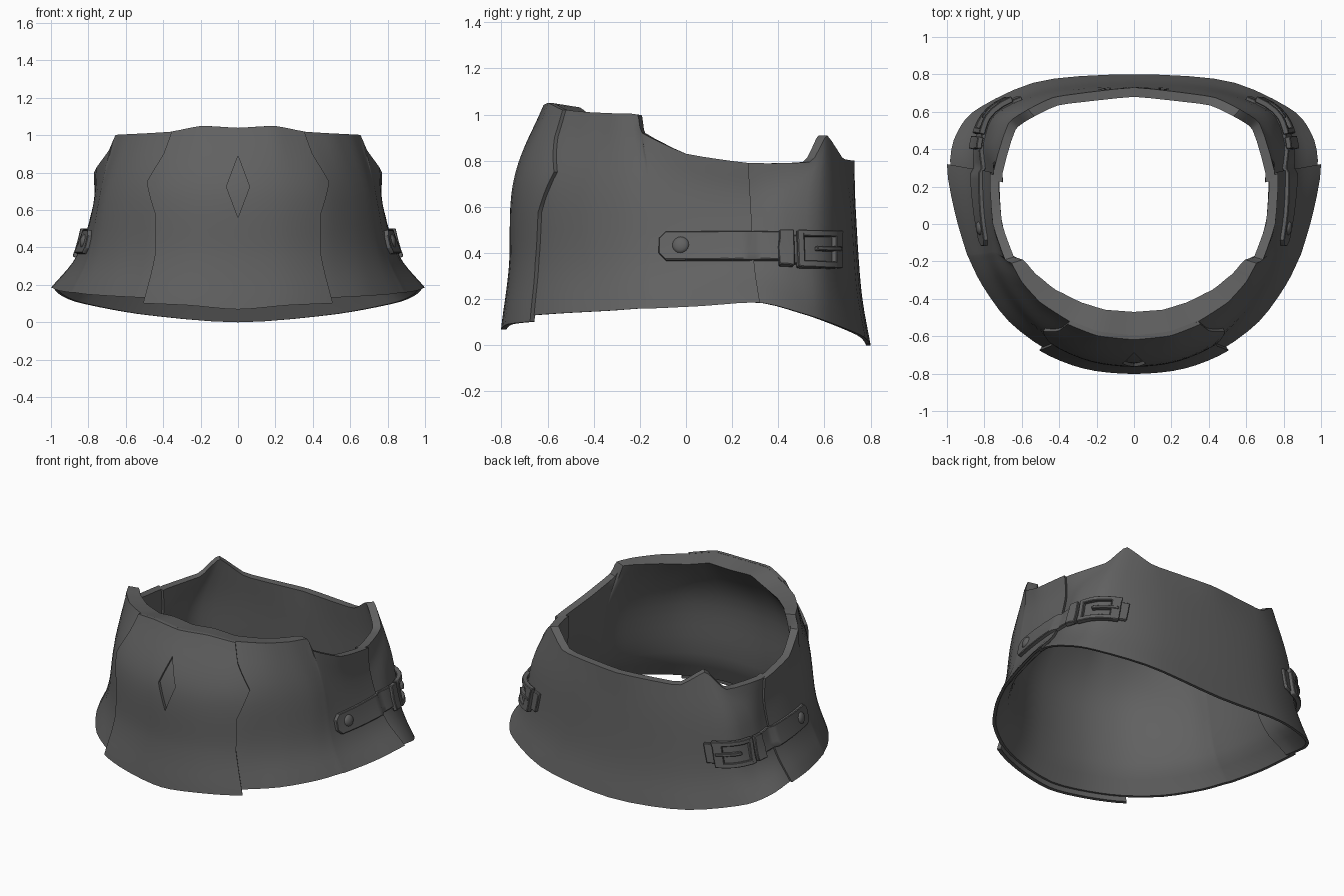
import bpy
import bmesh
import math
from mathutils import Vector
from mathutils.bvhtree import BVHTree

if "Cube" in bpy.data.objects:
    bpy.data.objects.remove(bpy.data.objects["Cube"], do_unlink=True)

leather = bpy.data.materials.new("dark grey leather")
leather.use_nodes = True
GREY = (0.12, 0.12, 0.12, 1)
leather.diffuse_color = GREY
leather.node_tree.nodes["Principled BSDF"].inputs["Base Color"].default_value = GREY

# Half outlines from front centre to back centre: hem, waist and top rim
HEM = [(0, -.78, .1), (.25, -.755, .12), (.47, -.67, .13), (.67, -.52, .14),
       (.81, -.33, .15), (.88, -.19, .16), (.9, -.14, .16), (.96, .07, .17),
       (1, .32, .185), (.94, .5, .14), (.83, .62, .1), (.5, .765, .04), (0, .8, 0)]
WAIST = [(0, -.73, .72), (.23, -.7, .72), (.44, -.6, .72), (.6, -.43, .71),
         (.7, -.27, .7), (.735, -.17, .68), (.745, -.13, .66), (.77, .06, .64),
         (.775, .28, .62), (.77, .44, .62), (.7, .6, .62), (.42, .705, .6), (0, .735, .6)]
TOP = [(0, -.6, 1.04), (.19, -.58, 1.05), (.345, -.52, 1.02), (.5, -.42, 1.01),
       (.6, -.31, 1.005), (.655, -.21, 1), (.69, -.19, .92), (.755, 0, .83),
       (.77, .27, .79), (.67, .54, .795), (.57, .61, .91), (.42, .68, .81), (0, .73, .8)]
HALF = len(HEM) - 1
SEAM = 8


def hermite(a, b, ta, tb, t):
    t2, t3 = t * t, t * t * t
    return (a * (2 * t3 - 3 * t2 + 1) + ta * (t3 - 2 * t2 + t)
            + b * (3 * t2 - 2 * t3) + tb * (t3 - t2))


def station(ring, i):
    """Control point i around the full loop, mirrored past the back."""
    i %= 2 * HALF
    if i <= HALF:
        return Vector(ring[i])
    x, y, z = ring[2 * HALF - i]
    return Vector((-x, y, z))


def around(ring, u, tension):
    i = math.floor(u + 1e-6)
    a, b, c, d = (station(ring, i + k) for k in (-1, 0, 1, 2))
    return hermite(b, c, (c - a) * tension, (d - b) * tension, u - i)


def surface(u, v):
    """Outer surface: u runs around, v runs from hem (0) to rim (3)."""
    hem, waist = around(HEM, u, .45), around(WAIST, u, .45)
    low = hem.lerp(waist, .62)
    low.z = hem.z + (waist.z - hem.z) * .4
    rows = [hem, low, waist, around(TOP, u, .2)]
    i = max(0, min(2, math.floor(v)))
    a, b = rows[i], rows[i + 1]
    ta = (b - rows[i - 1]) * .5 if i > 0 else b - a
    tb = (rows[i + 2] - a) * .5 if i < 2 else b - a
    return hermite(a, b, ta, tb, v - i)


def push(p, d):
    """Move a point outward from the vertical axis."""
    return p + Vector((p.x, p.y, 0)).normalized() * d


def steps(a, b, n):
    return [a + (b - a) * k / n for k in range(n + 1)]


def finish(obj, angle=35):
    obj.data.materials.clear()
    obj.data.materials.append(leather)
    bpy.ops.object.select_all(action='DESELECT')
    obj.select_set(True)
    bpy.context.view_layer.objects.active = obj
    if obj.modifiers:
        bpy.ops.object.convert(target='MESH')
    bpy.ops.object.shade_smooth_by_angle(angle=math.radians(angle))


def to_object(name, bm):
    bmesh.ops.recalc_face_normals(bm, faces=bm.faces)
    mesh = bpy.data.meshes.new(name)
    bm.to_mesh(mesh)
    bm.free()
    obj = bpy.data.objects.new(name, mesh)
    bpy.context.scene.collection.objects.link(obj)
    return obj


def thick_sheet(name, us, vs, outer, inner):
    """Closed sheet between an outer and an inner surface."""
    bm = bmesh.new()
    n = len(vs)
    loops = [[bm.verts.new(outer(u, v)) for v in vs]
             + [bm.verts.new(inner(u, v)) for v in reversed(vs)] for u in us]
    for a, b in zip(loops, loops[1:]):
        for k in range(2 * n):
            m = (k + 1) % (2 * n)
            bm.faces.new((a[k], b[k], b[m], a[m]))
    for end in (loops[0], loops[-1]):
        for k in range(n - 1):
            bm.faces.new((end[k], end[k + 1], end[-2 - k], end[-1 - k]))
    return to_object(name, bm)


# Front and back shells, with a deep lip along the front rim
def lining(u, v):
    lip = max(0, 1 - (u / 5.5) ** 2) * (v / 3) ** 6
    p = push(surface(u, v), -.05 * min(1, .4 + v) - .08 * lip)
    p.z -= .02 * lip
    return p


def tuck(u):
    """The back shell slips under the front one at both side seams."""
    return -.022 * max(0, 1 - (min(u, 2 * HALF - u) - SEAM + .15) / .9)


levels = steps(0, 3, 15)
front_shell = thick_sheet("front_shell", steps(-SEAM, SEAM, 6 * SEAM), levels, surface, lining)
back_shell = thick_sheet("back_shell", steps(SEAM - .15, 2 * HALF - SEAM + .15, 30), levels,
                         lambda u, v: push(surface(u, v), tuck(u)),
                         lambda u, v: push(lining(u, v), tuck(u)))

# Surface lookup for laying the side straps
verts, polys = [], []
for obj in (front_shell, back_shell):
    base = len(verts)
    verts += [v.co.copy() for v in obj.data.vertices]
    polys += [[base + i for i in p.vertices] for p in obj.data.polygons]
    finish(obj)
tree = BVHTree.FromPolygons(verts, polys)

# Front panel with shaped edges and a diamond opening
EDGE = [(-.12, 2.12), (1, 1.9), (1.6, 1.9), (2.1, 2.25), (2.6, 2), (3, 2)]


def edge(v):
    for (v0, w0), (v1, w1) in zip(EDGE, EDGE[1:]):
        if v <= v1 + 1e-6:
            return w0 + (w1 - w0) * (v - v0) / (v1 - v0)
    return EDGE[-1][1]


panel = thick_sheet("front_panel", steps(-1, 1, 16), [-.12] + steps(0, 3, 30),
                    lambda s, v: push(surface(s * edge(v), v), .018),
                    lambda s, v: push(surface(s * edge(v), v), -.006))
bpy.ops.mesh.primitive_cylinder_add(vertices=4, radius=1, depth=.4, location=(0, -.75, .725),
                                    rotation=(math.pi / 2, 0, 0), scale=(.062, .165, 1))
cutter = bpy.context.object
cutter.name = "diamond_cutter"
cutter.hide_render = True
cut = panel.modifiers.new("diamond", 'BOOLEAN')
cut.operation = 'DIFFERENCE'
cut.object = cutter
finish(panel)
bpy.data.objects.remove(cutter, do_unlink=True)


# Side straps and buckles
def on_side(y, z, lift, side):
    hit, normal, _, _ = tree.ray_cast(Vector((2, y, z)), Vector((-1, 0, 0)))
    p = hit + normal * lift
    return Vector((p.x * side, p.y, p.z))


def patch(name, side, y0, y1, z0, z1, lift, thick=.02, tip=0):
    """Plate laid on the shell; tip clips the corners of its front end."""
    def at(height):
        def place(y, v):
            clip = max(0, tip - (y - y0))
            return on_side(y, z0 + clip + (z1 - z0 - 2 * clip) * v, height, side)
        return place
    ys = steps(y0, y1, max(2, round((y1 - y0) / .03)))
    if tip:
        ys.insert(1, y0 + tip)
        ys.sort()
    obj = thick_sheet(name, ys, steps(0, 1, 4), at(lift + thick), at(lift))
    bevel = obj.modifiers.new("soft edge", 'BEVEL')
    bevel.width = .004
    bevel.limit_method = 'ANGLE'
    bevel.angle_limit = math.radians(50)
    finish(obj, 40)


for side, label in ((1, "left_"), (-1, "right_")):
    patch(label + "strap", side, -.115, .42, .365, .49, -.005, .027, .03)
    patch(label + "strap_tail", side, .4, .665, .35, .475, -.005, .024)
    patch(label + "keeper_loop", side, .4, .46, .335, .495, .01, .03)
    # Buckle frame from four bars, plus the prong
    for name, box in (("front_bar", (.475, .503, .33, .495)), ("back_bar", (.618, .646, .33, .495)),
                      ("lower_bar", (.475, .646, .33, .358)), ("upper_bar", (.475, .646, .467, .495))):
        patch(label + "buckle_" + name, side, *box, .008, .032)
    patch(label + "buckle_prong", side, .55, .64, .405, .425, .012, .032)

    # Domed stud
    centre = on_side(-.02, .43, .02, side)
    normal = on_side(-.02, .43, 1, side) - on_side(-.02, .43, 0, side)
    bm = bmesh.new()
    bmesh.ops.create_uvsphere(bm, u_segments=16, v_segments=8, radius=.037)
    bmesh.ops.scale(bm, vec=(1, 1, .5), verts=bm.verts)
    bmesh.ops.rotate(bm, matrix=normal.to_track_quat('Z', 'Y').to_matrix(), verts=bm.verts)
    bmesh.ops.translate(bm, vec=centre, verts=bm.verts)
    finish(to_object(label + "stud", bm))
